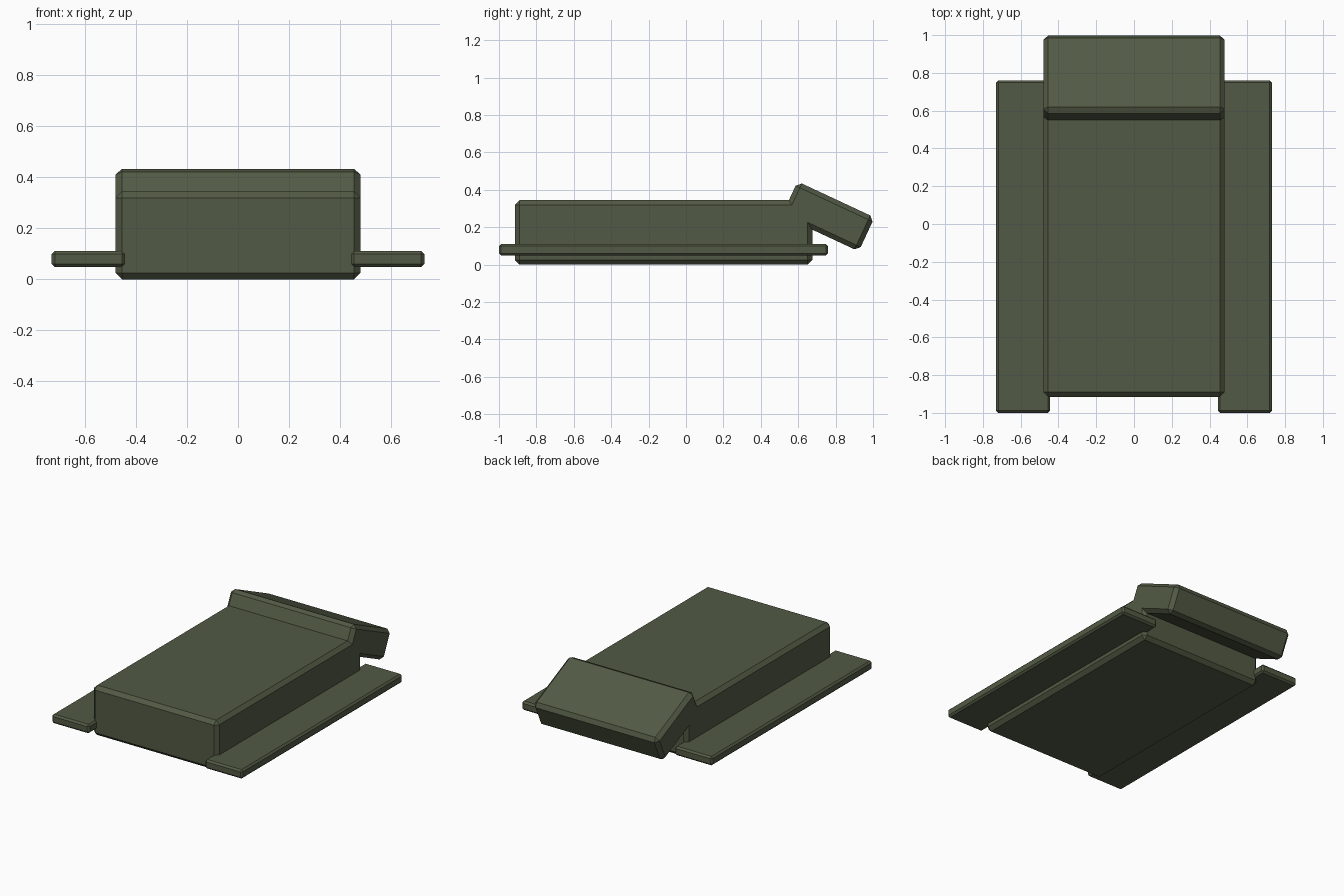
import bpy, math

if "Cube" in bpy.data.objects:
    bpy.data.objects.remove(bpy.data.objects["Cube"])

olive = bpy.data.materials.new("olive green")
olive.diffuse_color = (0.085, 0.102, 0.058, 1)
olive.use_nodes = True
olive.node_tree.nodes["Principled BSDF"].inputs["Base Color"].default_value = olive.diffuse_color


def box(name, center, size, bevel, tilt=0.0):
    """Chamfered box, optionally tilted about x."""
    bpy.ops.mesh.primitive_cube_add(size=1, location=center)
    ob = bpy.context.object
    ob.name = name
    ob.scale = size
    bpy.ops.object.transform_apply(location=False, rotation=False, scale=True)
    ob.rotation_euler.x = tilt
    mod = ob.modifiers.new("chamfer", 'BEVEL')
    mod.width = bevel
    mod.segments = 1
    mod.limit_method = 'NONE'
    ob.data.materials.append(olive)
    return ob


# main body
box("body", (0, -0.12, 0.1725), (0.96, 1.59, 0.345), 0.025)

# drooping block at the back
box("rear_block", (0, 0.76, 0.258), (0.96, 0.454, 0.2), 0.025, math.radians(-25))

# side plates
for side, label in ((-1, "left"), (1, "right")):
    box(label + "_side_plate", (side * 0.587, -0.12, 0.08), (0.287, 1.76, 0.062), 0.012)
